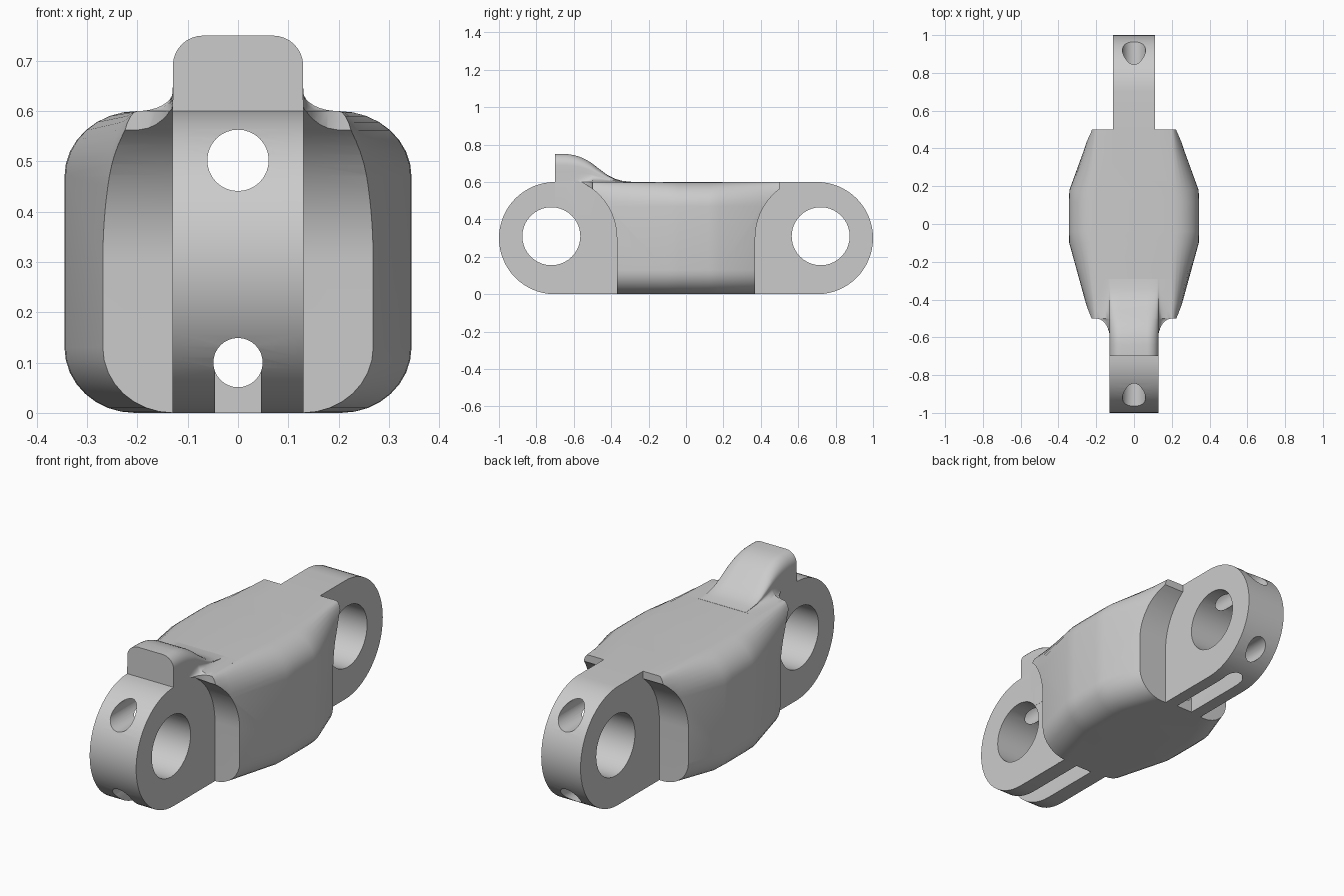
import bpy, bmesh
from math import sin, cos, pi, sqrt, radians

cube = bpy.data.objects.get("Cube")
if cube:
    bpy.data.objects.remove(cube, do_unlink=True)

grey = bpy.data.materials.new("light_grey")
grey.use_nodes = True
grey.diffuse_color = (0.6, 0.6, 0.6, 1)
grey.node_tree.nodes["Principled BSDF"].inputs["Base Color"].default_value = (0.6, 0.6, 0.6, 1)


def loft(name, rings):
    """Closed solid through rings with equal point counts."""
    bm = bmesh.new()
    vr = [[bm.verts.new(p) for p in ring] for ring in rings]
    n = len(vr[0])
    for a, b in zip(vr, vr[1:]):
        for i in range(n):
            j = (i + 1) % n
            bm.faces.new((a[i], a[j], b[j], b[i]))
    bm.faces.new(vr[0])
    bm.faces.new(vr[-1])
    bmesh.ops.recalc_face_normals(bm, faces=bm.faces)
    me = bpy.data.meshes.new(name)
    bm.to_mesh(me)
    bm.free()
    me.materials.append(grey)
    ob = bpy.data.objects.new(name, me)
    bpy.context.collection.objects.link(ob)
    return ob


def arc(cx, cy, rx, ry, a0, a1, n):
    return [(cx + rx * cos(radians(a0 + (a1 - a0) * i / n)),
             cy + ry * sin(radians(a0 + (a1 - a0) * i / n))) for i in range(n + 1)]


def prism_x(name, pts, x0, x1):
    return loft(name, [[(x, y, z) for y, z in pts] for x in (x0, x1)])


def prism_y(name, pts, y0, y1):
    return loft(name, [[(x, y, z) for x, z in pts] for y in (y0, y1)])


def prism_z(name, pts, z0, z1):
    return loft(name, [[(x, y, z) for x, y in pts] for z in (z0, z1)])


def combine(target, other, op):
    """Apply a boolean and discard the helper."""
    other.hide_render = True
    mod = target.modifiers.new("bool", 'BOOLEAN')
    mod.operation, mod.solver, mod.object = op, 'EXACT', other
    bpy.context.view_layer.objects.active = target
    bpy.ops.object.modifier_apply(modifier=mod.name)
    bpy.data.objects.remove(other, do_unlink=True)


# Link body: rounded sections that swell towards the middle
def body_ring(y, w):
    rx = max(w - 0.2, 0.03)
    half = arc(w - 0.14, 0.13, 0.14, 0.13, -90, 0, 8) + arc(w - rx, 0.47, rx, 0.13, 0, 90, 8)
    return [(x, y, z) for x, z in half] + [(-x, y, z) for x, z in reversed(half)]


body = loft("link_body", [body_ring(y, w) for y, w in (
    (-0.5, 0.235), (-0.42, 0.255), (-0.1, 0.343), (-0.04, 0.345), (0.12, 0.345),
    (0.18, 0.342), (0.4, 0.262), (0.5, 0.232))])


# Raised stop tab with a fillet that flares into the body
def tab_ring(y, h):
    t = min(max((y + 0.6) / 0.1, 0), 1)
    f = 0.0005 + 0.07 * (1 - sqrt(1 - t * t))
    w, k = 0.1296, (h - 0.6) / 0.15
    half = [(w + f, 0.4)] + arc(w + f, 0.6 + 0.06, f, 0.06, -90, -180, 8) \
        + arc(w - 0.06, 0.69, 0.06, 0.06, 0, 90, 8)
    half = [(x, 0.6 + (z - 0.6) * k if z > 0.6 else z) for x, z in half]
    return [(x, y, z) for x, z in half] + [(-x, y, z) for x, z in reversed(half)]


tab = loft("stop_tab", [tab_ring(y, h) for y, h in (
    (-0.7, 0.75), (-0.64, 0.75), (-0.6, 0.744), (-0.575, 0.737), (-0.55, 0.727),
    (-0.53, 0.717), (-0.515, 0.708), (-0.505, 0.701), (-0.5, 0.698), (-0.46, 0.667),
    (-0.42, 0.637), (-0.38, 0.617), (-0.34, 0.606), (-0.29, 0.601))])
combine(body, tab, 'UNION')

# Clearance beside each lug for the neighbouring links
for end, inner in ((-1, 0.1302), (1, 0.1102)):
    outline = [(end * y, z) for y, z in
               arc(0.7, 0.3, 0.33, 0.33, 180, 0, 40) + [(1.03, -0.1), (0.37, -0.1)]]
    for side in (-1, 1):
        combine(body, prism_x("clearance", outline, side * inner, side * 0.6), 'DIFFERENCE')

# Rounded lugs at both ends
for end, w in ((-1, 0.13), (1, 0.11)):
    outline = [(end * y, z) for y, z in
               arc(0.7, 0.3, 0.3, 0.3, 90, -90, 32) + [(0.34, 0.0), (0.34, 0.6)]]
    combine(body, prism_x("lug", outline, -w, w), 'UNION')


def circle(cx, cy, r, n):
    return arc(cx, cy, r, r, 0, 360 - 360 / n, n - 1)


# Cross holes for the pins
for y in (-0.72, 0.72):
    combine(body, prism_x("pin_hole", circle(y, 0.31, 0.155, 40), -0.5, 0.5), 'DIFFERENCE')

# Lengthwise cord channels
for z, r in ((0.502, 0.061), (0.1, 0.049)):
    combine(body, prism_y("cord_channel", circle(0, z, r, 32), -1.2, 1.2), 'DIFFERENCE')

# Underside slots: open at the front, round-ended at the rear
s = 0.046
front_slot = [(-s, -1.1), (s, -1.1), (s, -0.38), (-s, -0.38)]
rear_slot = [(-s, 0.38), (s, 0.38)] + arc(0, 0.75, s, s, 0, 180, 12)
for outline in (front_slot, rear_slot):
    combine(body, prism_z("slot", outline, -0.1, 0.1), 'DIFFERENCE')

# Smooth shading with crisp edges
bpy.ops.object.select_all(action='DESELECT')
body.select_set(True)
bpy.context.view_layer.objects.active = body
bpy.ops.object.shade_smooth_by_angle(angle=radians(30))
